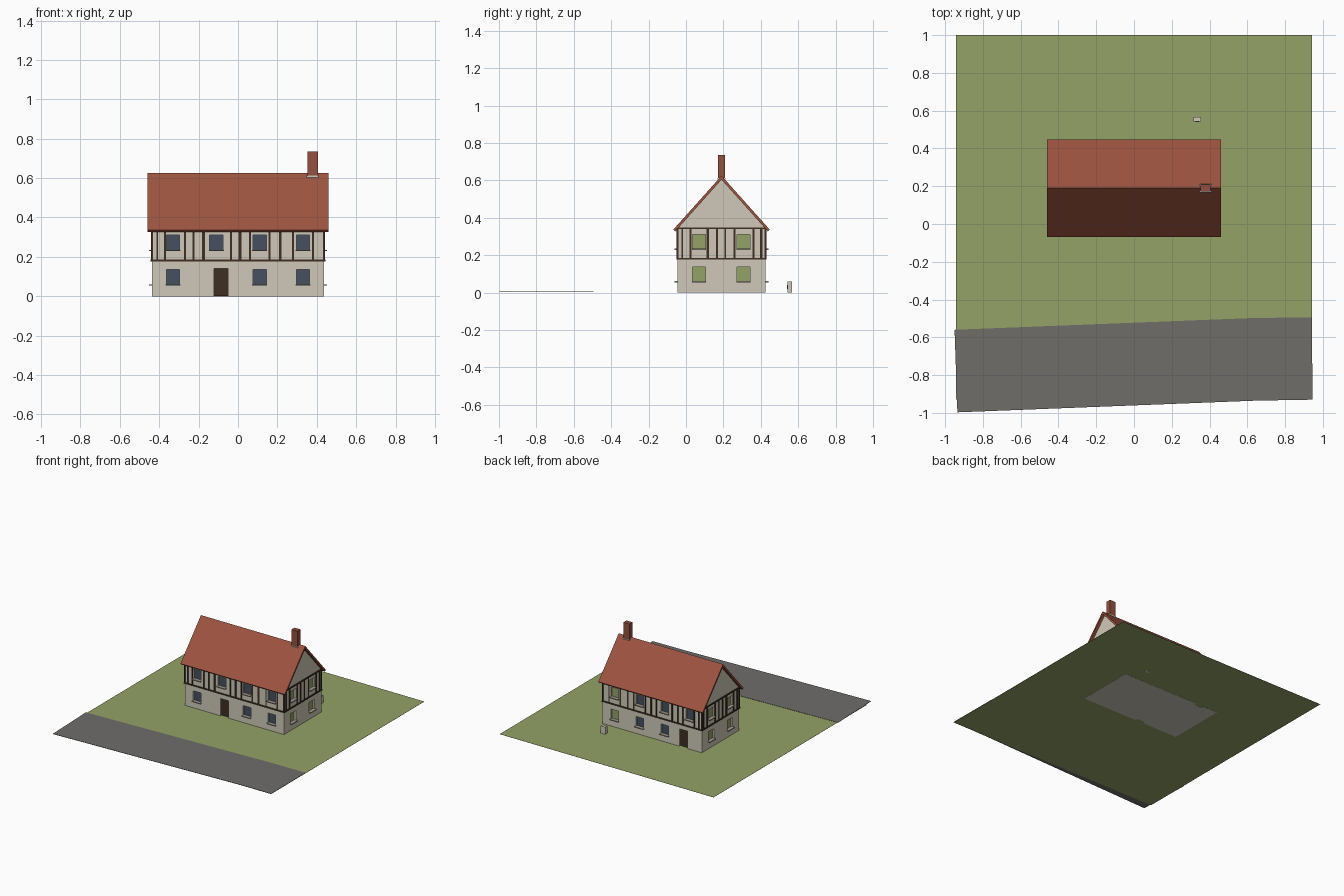
import bpy, bmesh
from mathutils import Vector

cube = bpy.data.objects.get("Cube")
if cube:
    bpy.data.objects.remove(cube, do_unlink=True)


def material(name, r, g, b):
    lin = [((c / 255 + 0.055) / 1.055) ** 2.4 for c in (r, g, b)] + [1]
    m = bpy.data.materials.new(name)
    m.use_nodes = True
    m.diffuse_color = lin
    m.node_tree.nodes["Principled BSDF"].inputs["Base Color"].default_value = lin
    return m


PLASTER = material("cream plaster", 207, 201, 184)
TIMBER = material("dark timber", 62, 47, 36)
TILE = material("red roof tile", 158, 84, 64)
BRICK = material("chimney brick", 148, 80, 62)
GLASS = material("blue grey glass", 70, 80, 96)
GREEN = material("grass green", 147, 162, 102)
ROAD = material("grey asphalt", 112, 109, 106)
STONE = material("sill stone", 160, 155, 145)


def finish(bm, name, mat):
    bmesh.ops.recalc_face_normals(bm, faces=bm.faces)
    me = bpy.data.meshes.new(name)
    bm.to_mesh(me)
    bm.free()
    me.materials.append(mat)
    ob = bpy.data.objects.new(name, me)
    bpy.context.scene.collection.objects.link(ob)
    return ob


def boxes(name, mat, spans):
    """Axis-aligned boxes, each given by its two opposite corners."""
    bm = bmesh.new()
    for lo, hi in spans:
        lo, hi = Vector(lo), Vector(hi)
        vs = bmesh.ops.create_cube(bm, size=1)["verts"]
        for v in vs:
            v.co = (lo + hi) / 2 + v.co * (hi - lo)
    return finish(bm, name, mat)


def prism(name, mat, points, sweep):
    bm = bmesh.new()
    face = bm.faces.new([bm.verts.new(p) for p in points])
    ext = bmesh.ops.extrude_face_region(bm, geom=[face])["geom"]
    bmesh.ops.translate(bm, vec=sweep, verts=[v for v in ext if isinstance(v, bmesh.types.BMVert)])
    return finish(bm, name, mat)


# House outline
HX, Y0, Y1, RIDGE = 0.437, -0.045, 0.425, 0.19
EAVE, APEX = 0.342, 0.604


def side_box(side, a, b, z0, z1, inner, outer):
    """Box on a wall: a..b along it, inner..outer measured outward from it."""
    if side in ("front", "back"):
        wall, s = (Y0, -1) if side == "front" else (Y1, 1)
        return (a, wall + s * inner, z0), (b, wall + s * outer, z1)
    s = 1 if side == "right" else -1
    return (s * (HX + inner), a, z0), (s * (HX + outer), b, z1)


# Openings: side, centre, bottom, half width, height, kind
long_cols = (-0.33, -0.11, 0.11, 0.33)
gable_cols = (0.07, 0.307)
openings = []
for side in ("front", "back", "left", "right"):
    long_side = side in ("front", "back")
    door = {"front": -0.087, "back": -0.275}.get(side)
    for c in long_cols if long_side else gable_cols:
        green = not long_side or (side == "back" and c > 0.3)
        for z in (0.06, 0.235):
            if door is not None and z < 0.1 and abs(c - door) < 0.1:
                continue
            openings.append((side, c, z, 0.034, 0.077, "green" if green else "glass"))
    if door is not None:
        openings.append((side, door, -0.01, 0.035, 0.15, "door"))

# Walls with recessed openings
walls = prism("walls", PLASTER,
              [(-HX, Y0, 0), (-HX, Y1, 0), (-HX, Y1, EAVE), (-HX, RIDGE, APEX), (-HX, Y0, EAVE)],
              (2 * HX, 0, 0))
cutter = boxes("opening_cutter", PLASTER,
               [side_box(s, c - w, c + w, z, z + h, -0.022, 0.01) for s, c, z, w, h, k in openings])
cutter.hide_render = True
cut = walls.modifiers.new("openings", "BOOLEAN")
cut.operation = "DIFFERENCE"
cut.object = cutter
cut.solver = "EXACT"
cut_mesh = bpy.data.meshes.new_from_object(walls.evaluated_get(bpy.context.evaluated_depsgraph_get()))
walls.modifiers.clear()
walls.data = cut_mesh
bpy.data.objects.remove(cutter, do_unlink=True)

# Panes, doors and sills
for name, mat, kind in (("window_panes", GLASS, "glass"), ("green_panes", GREEN, "green"),
                        ("doors", TIMBER, "door")):
    boxes(name, mat, [side_box(s, c - w, c + w, max(z, 0.002), z + h, -0.022, -0.014)
                      for s, c, z, w, h, k in openings if k == kind])
boxes("window_sills", STONE,
      [side_box(s, c - w - 0.004, c + w + 0.004, z - 0.006, z + 0.001, -0.012, 0.016)
       for s, c, z, w, h, k in openings if k != "door"])

# Timber framing of the upper floor
thin = 0.005
long_posts = [(-0.41, thin), (-0.37, thin), (-0.27, thin), (-0.225, thin), (-0.175, 0.007),
              (-0.035, thin), (0.01, 0.007), (0.06, thin), (0.16, thin), (0.215, 0.007),
              (0.28, thin), (0.38, thin)]
gable_posts = [(-0.02, thin), (0.025, thin), (0.117, 0.007), (0.165, thin), (0.21, thin),
               (0.26, thin), (0.36, thin), (0.403, 0.007)]
beams = []
for side in ("front", "back", "left", "right"):
    long_side = side in ("front", "back")
    a, b = (-HX, HX) if long_side else (Y0, Y1)
    for c, w in long_posts if long_side else gable_posts:
        beams.append(side_box(side, c - w, c + w, 0.18, EAVE, -0.005, 0.004))
    for z in (0.181, EAVE + 0.002):
        if long_side and z > 0.3:
            z -= 0.008
        beams.append(side_box(side, a - 0.006, b + 0.006, z - 0.005, z + 0.005, -0.005, 0.006))
for x in (-HX, HX):
    for y in (Y0, Y1):
        beams.append(((x - 0.005, y - 0.005, 0.18), (x + 0.005, y + 0.005, EAVE - 0.005)))
boxes("timber_frame", TIMBER, beams)

# Roof
prism("roof", TILE,
      [(-0.46, y, z) for y, z in ((-0.068, 0.337), (RIDGE, 0.625), (0.448, 0.337),
                                  (0.438, 0.327), (RIDGE, APEX), (-0.058, 0.327))],
      (0.92, 0, 0))

# Chimney
boxes("chimney", BRICK, [((0.352, 0.171, 0.58), (0.405, 0.209, 0.735))])
boxes("chimney_flashing", PLASTER, [((0.348, 0.168, 0.604), (0.409, 0.212, 0.612))])

# Garden box with a small dark hatch
boxes("garden_box", PLASTER, [((0.315, 0.542, 0), (0.355, 0.567, 0.06))])
boxes("garden_box_hatch", TIMBER, [((0.325, 0.539, 0.02), (0.345, 0.543, 0.042))])

# Lawn with the house standing through it, and the road
boxes("lawn", GREEN, [((-0.943, -0.93, 0.001), (0.943, 1, 0.002))])
prism("road", ROAD,
      [(x, y, 0.003) for x, y in ((-0.95, -0.56), (-0.935, -0.997), (0.65, -0.935),
                                  (0.945, -0.93), (0.942, -0.495), (0.65, -0.497))],
      (0, 0, 0.002))
